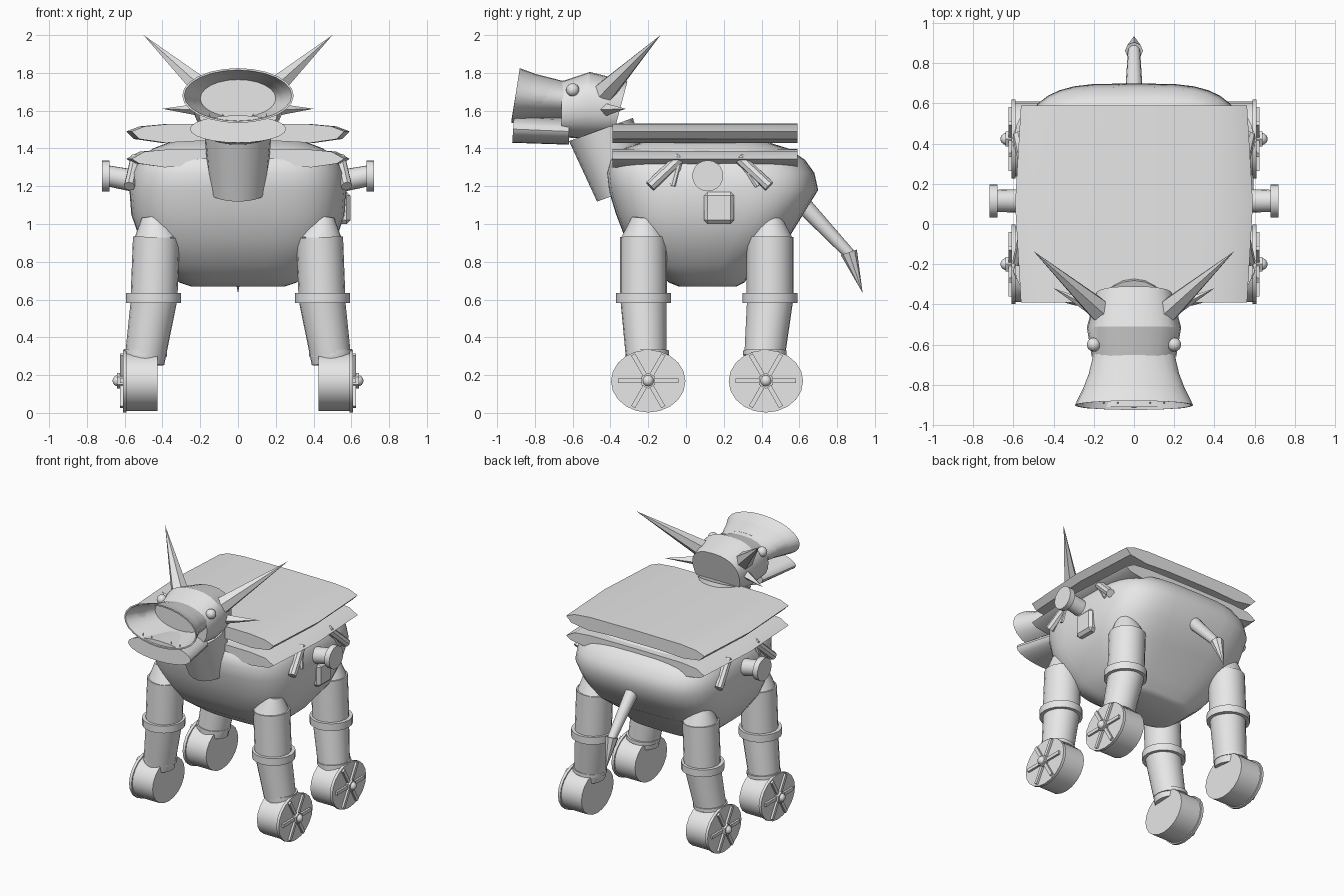
import bpy, bmesh, math
from mathutils import Vector, Matrix

if "Cube" in bpy.data.objects:
    bpy.data.objects.remove(bpy.data.objects["Cube"])

grey = bpy.data.materials.new("plain_grey")
grey.use_nodes = True
grey.diffuse_color = (0.8, 0.8, 0.8, 1)
grey.node_tree.nodes["Principled BSDF"].inputs["Base Color"].default_value = (0.8, 0.8, 0.8, 1)


def finish(bm, name, angle=35):
    bmesh.ops.recalc_face_normals(bm, faces=bm.faces)
    mesh = bpy.data.meshes.new(name)
    bm.to_mesh(mesh)
    bm.free()
    obj = bpy.data.objects.new(name, mesh)
    bpy.context.collection.objects.link(obj)
    mesh.materials.append(grey)
    bpy.ops.object.select_all(action="DESELECT")
    obj.select_set(True)
    bpy.context.view_layer.objects.active = obj
    if angle:
        bpy.ops.object.shade_smooth_by_angle(angle=math.radians(angle))
    return obj


def loft(name, rings, angle=35):
    """Skin a list of closed rings and cap both ends."""
    bm = bmesh.new()
    loops = [[bm.verts.new(p) for p in ring] for ring in rings]
    n = len(loops[0])
    for a, b in zip(loops, loops[1:]):
        for i in range(n):
            j = (i + 1) % n
            bm.faces.new((a[i], a[j], b[j], b[i]))
    bm.faces.new(loops[0])
    bm.faces.new(loops[-1])
    return finish(bm, name, angle)


def oval(n, power=2.0):
    """Unit superellipse points."""
    pts = []
    for i in range(n):
        c, s = math.cos(math.tau * i / n), math.sin(math.tau * i / n)
        pts.append((math.copysign(abs(c) ** (2 / power), c), math.copysign(abs(s) ** (2 / power), s)))
    return pts


def oval_y(rx, top, bottom, n=24, power=2.0):
    """Ring across x, running between a top and a bottom (y, z) point."""
    (yt, zt), (yb, zb) = top, bottom
    return [(rx * u, (yt + yb) / 2 + v * (yt - yb) / 2, (zt + zb) / 2 + v * (zt - zb) / 2)
            for u, v in oval(n, power)]


def rod(name, a, b, r1, r2, sides=20, angle=35):
    """Cylinder or cone between two points."""
    a, b = Vector(a), Vector(b)
    d = b - a
    m = Matrix.Translation((a + b) / 2) @ d.to_track_quat("Z", "Y").to_matrix().to_4x4()
    bm = bmesh.new()
    bmesh.ops.create_cone(bm, cap_ends=True, segments=sides, radius1=r1, radius2=r2,
                          depth=d.length, matrix=m)
    return finish(bm, name, angle)


def ball(name, centre, r, scale=(1, 1, 1)):
    bm = bmesh.new()
    bmesh.ops.create_uvsphere(bm, u_segments=14, v_segments=8, radius=r,
                              matrix=Matrix.Translation(centre) @ Matrix.Diagonal((*scale, 1)))
    return finish(bm, name, 60)


def box(name, centre, size, turn=0, bevel=0.0):
    bm = bmesh.new()
    bmesh.ops.create_cube(bm, size=1, matrix=Matrix.Translation(centre)
                          @ Matrix.Rotation(turn, 4, "X") @ Matrix.Diagonal((*size, 1)))
    if bevel:
        bmesh.ops.bevel(bm, geom=bm.edges[:], offset=bevel, segments=1, affect="EDGES")
    return finish(bm, name, 0)


# Body: rounded sections stacked in height (z, half width, front y, back y)
sections = [(0.67, 0.25, -0.04, 0.27), (0.69, 0.31, -0.09, 0.31), (0.78, 0.42, -0.21, 0.36),
            (0.92, 0.52, -0.32, 0.54), (1.05, 0.565, -0.37, 0.62), (1.18, 0.575, -0.41, 0.70),
            (1.27, 0.565, -0.42, 0.68), (1.34, 0.53, -0.40, 0.63), (1.40, 0.45, -0.33, 0.54),
            (1.45, 0.32, -0.18, 0.38)]
loft("body", [[(hx * u, (y0 + y1) / 2 + v * (y1 - y0) / 2, z) for u, v in oval(40, 3.6)]
              for z, hx, y0, y1 in sections], 50)


# Back plates: lens cross-sections, slightly wider in the middle
def plate(name, tip, top, bottom):
    half = [(0.0, top), (0.38, top - 0.003), (0.51, top - 0.015), (0.58, tip),
            (0.54, bottom + 0.02), (0.40, bottom), (0.20, bottom + 0.01)]
    lens = half + [(-x, z) for x, z in reversed(half[1:])]
    loft(name, [[(x * w, y, z) for x, z in lens]
                for y, w in ((-0.39, 0.97), (0.1, 1.02), (0.59, 0.97))], 25)


plate("upper_plate", 1.49, 1.532, 1.43)
plate("lower_plate", 1.345, 1.398, 1.30)

# Neck and head
rod("neck", (0, -0.33, 1.17), (0, -0.45, 1.5), 0.15, 0.18)
loft("head", [oval_y(0.21, (-0.66, 1.755), (-0.66, 1.46), power=2.4),
              oval_y(0.235, (-0.51, 1.805), (-0.52, 1.45), power=2.4),
              oval_y(0.19, (-0.31, 1.755), (-0.39, 1.455), power=2.4)], 30)

# Flared upper snout with a hollow mouth, and the lower jaw
loft("upper_snout", [oval_y(0.2, (-0.64, 1.755), (-0.64, 1.56)),
                     oval_y(0.232, (-0.77, 1.785), (-0.78, 1.55)),
                     oval_y(0.295, (-0.88, 1.825), (-0.925, 1.535)),
                     oval_y(0.285, (-0.88, 1.815), (-0.925, 1.545)),
                     oval_y(0.2, (-0.68, 1.765), (-0.68, 1.565))], 30)
loft("lower_jaw", [oval_y(0.19, (-0.62, 1.56), (-0.62, 1.42)),
                   oval_y(0.255, (-0.91, 1.575), (-0.92, 1.43))], 30)

# Tail with a pointed tip
rod("tail", (0, 0.56, 1.165), (0, 0.87, 0.836), 0.05, 0.03, 12)
rod("tail_tip", (0, 0.862, 0.85), (0, 0.935, 0.635), 0.045, 0.0, 8, 20)

# Side hatch, on the left only
box("side_hatch", (0.56, 0.175, 1.085), (0.07, 0.16, 0.17), 0, 0.02)

for s, side in ((1, "left"), (-1, "right")):
    # Face details
    rod(side + "_horn", (s * 0.17, -0.43, 1.70), (s * 0.5, -0.135, 2.0), 0.062, 0.0, 6, 0)
    rod(side + "_ear", (s * 0.19, -0.43, 1.605), (s * 0.4, -0.32, 1.61), 0.035, 0.0, 4, 0)
    ball(side + "_eye", (s * 0.2, -0.6, 1.71), 0.035)
    for x in (0.15, 0.08):
        rod(side + "_tooth", (s * x, -0.89, 1.55), (s * x, -0.89, 1.59), 0.008, 0.0, 6)

    # Side knob and plate struts
    rod(side + "_knob_shaft", (s * 0.5, 0.115, 1.22), (s * 0.69, 0.115, 1.255), 0.06, 0.055)
    rod(side + "_knob_disc", (s * 0.68, 0.115, 1.255), (s * 0.72, 0.115, 1.255), 0.082, 0.082)
    for y0, y1, y2 in ((-0.03, -0.19, -0.07), (0.28, 0.44, 0.38)):
        rod(side + "_strut", (s * 0.54, y0, 1.35), (s * 0.575, y1, 1.20), 0.03, 0.03, 8)
        rod(side + "_strut_brace", (s * 0.54, y0, 1.35), (s * 0.56, y2, 1.20), 0.018, 0.018, 8)

    for end, ky, wy in (("front", -0.225, -0.20), ("back", 0.445, 0.423)):
        n = side + "_" + end + "_"
        # Leg: upper tube, knee band, lower tube, ankle band
        rod(n + "shoulder", (s * 0.435, ky + 0.0, 0.92), (s * 0.45, ky, 1.04), 0.122, 0.06)
        rod(n + "upper_leg", (s * 0.445, ky, 0.6), (s * 0.432, ky, 0.93), 0.124, 0.124)
        rod(n + "knee_band", (s * 0.448, ky, 0.582), (s * 0.448, ky, 0.635), 0.145, 0.145)
        rod(n + "lower_leg", (s * 0.445, ky, 0.6), (s * 0.495, wy - 0.01, 0.27), 0.122, 0.106)
        rod(n + "ankle_band", (s * 0.492, wy - 0.005, 0.305), (s * 0.49, wy - 0.005, 0.33), 0.115, 0.115)

        # Wheel: oval drum with a thin cover, crossing spokes and a hub
        for part, x0, x1, k in (("wheel", 0.425, 0.595, 0.95), ("wheel_cover", 0.59, 0.61, 1.0)):
            loft(n + part, [[(s * x, wy + 0.197 * k * u, 0.168 + 0.166 * k * v) for u, v in oval(20)]
                            for x in (x0, x1)], 30)
        for i in range(3):
            box(n + "spoke", (s * 0.612, wy, 0.17), (0.026, 0.32, 0.024), i * math.pi / 3)
        rod(n + "hub", (s * 0.6, wy, 0.17), (s * 0.64, wy, 0.17), 0.042, 0.042, 6)
        ball(n + "hub_cap", (s * 0.635, wy, 0.17), 0.03)
